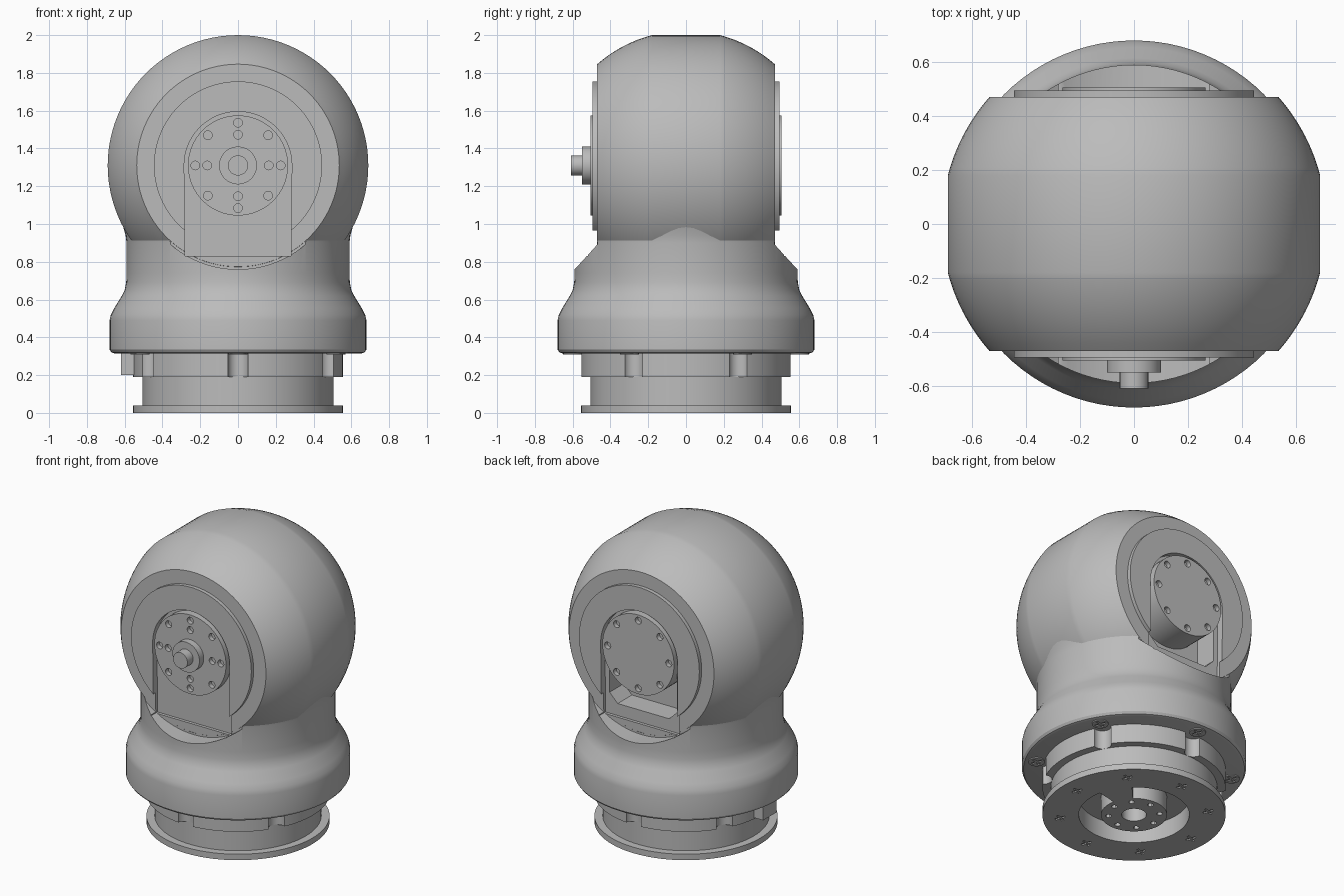
import bpy, bmesh
from math import sin, cos, pi, sqrt, radians

cube = bpy.data.objects.get("Cube")
if cube:
    bpy.data.objects.remove(cube, do_unlink=True)

grey = bpy.data.materials.new("satin grey")
grey.use_nodes = True
COLOUR = (0.5, 0.5, 0.5, 1)
grey.diffuse_color = COLOUR
grey.node_tree.nodes["Principled BSDF"].inputs["Base Color"].default_value = COLOUR

HEAD_Z = 1.31
FACE_Y = 0.47


def finish(name, bm):
    bmesh.ops.recalc_face_normals(bm, faces=bm.faces)
    mesh = bpy.data.meshes.new(name)
    bm.to_mesh(mesh)
    bm.free()
    mesh.materials.append(grey)
    obj = bpy.data.objects.new(name, mesh)
    bpy.context.collection.objects.link(obj)
    return obj


def arc(r, cx=0, cy=0, start=0, end=360, n=48):
    """Points on an arc; a full circle omits its repeated end point."""
    count = n if end - start == 360 else n + 1
    return [(cx + r * cos(radians(start + (end - start) * i / n)),
             cy + r * sin(radians(start + (end - start) * i / n))) for i in range(count)]


def solid(name, outlines, a, b, axis="Z"):
    """Extrude one or more flat outlines from a to b along an axis."""
    bm = bmesh.new()
    for pts in outlines:
        ends = []
        for t in (a, b):
            ends.append([bm.verts.new((u, v, t) if axis == "Z" else (u, t, v)) for u, v in pts])
        bm.faces.new(ends[0])
        bm.faces.new(ends[1])
        for i in range(len(pts)):
            j = (i + 1) % len(pts)
            bm.faces.new((ends[0][i], ends[0][j], ends[1][j], ends[1][i]))
    return finish(name, bm)


def lathe(name, profile, axis="Z", n=96):
    """Revolve a (radius, height) profile and cap both ends."""
    bm = bmesh.new()
    rings = []
    for r, h in profile:
        ring = arc(r, n=n)
        rings.append([bm.verts.new((u, v, h) if axis == "Z" else (u, h, v + HEAD_Z))
                      for u, v in ring])
    for lo, hi in zip(rings, rings[1:]):
        for i in range(n):
            j = (i + 1) % n
            bm.faces.new((lo[i], lo[j], hi[j], hi[i]))
    bm.faces.new(rings[0])
    bm.faces.new(rings[-1])
    return finish(name, bm)


def cut(targets, cutter):
    """Subtract the cutter from each target, then discard it."""
    cutter.hide_render = True
    for obj in targets:
        mod = obj.modifiers.new("cut", "BOOLEAN")
        mod.operation = "DIFFERENCE"
        mod.solver = "EXACT"
        mod.object = cutter
        bpy.context.view_layer.objects.active = obj
        bpy.ops.object.modifier_apply(modifier=mod.name)
    bpy.data.objects.remove(cutter, do_unlink=True)


def around(radius, angles, cz=0):
    return [(radius * cos(radians(a)), cz + radius * sin(radians(a))) for a in angles]


def cross(cx, cy, turn, s=0.034, w=0.008):
    """Outline of a cross-shaped screw slot."""
    pts = []
    for k in range(4):
        a = radians(turn + 90 * k)
        for u, v in ((s, -w), (s, w), (w, w)):
            pts.append((cx + u * cos(a) - v * sin(a), cy + u * sin(a) + v * cos(a)))
    return pts


# Rounded head: a sphere slice with a cylindrical middle band
R = 0.713
ys = [FACE_Y - (FACE_Y - 0.18) * i / 10 for i in range(11)]
side = [(sqrt(R * R - y * y), y) for y in ys]
head = lathe("head_shell", [(r, -y) for r, y in side] + side[::-1], "Y")

# Lower shell with flared skirt and a neck that blends into the head
neck = lathe("lower_shell", [
    (0.655, 0.315), (0.67, 0.32), (0.68, 0.335), (0.68, 0.49), (0.673, 0.52),
    (0.655, 0.555), (0.615, 0.62), (0.6, 0.65), (0.592, 0.69), (0.59, 0.74),
    (0.59, 0.9), (0.595, 0.94), (0.612, 1.0), (0.634, 1.06), (0.665, 1.15)])

# Side covers, their slots and mounting discs
for label, s in (("front", -1), ("back", 1)):
    cut([neck], solid("side_cutter", [arc(0.55, 0, HEAD_Z, n=96)], s * 0.469, s * 0.9, "Y"))
    cover = solid(label + "_cover", [arc(0.445, 0, HEAD_Z, n=96)], s * 0.46, s * 0.495, "Y")
    arch = arc(0.285, 0, HEAD_Z, 0, 180) + [(-0.28, 0.83), (0.28, 0.83)]
    cut([head, neck, cover], solid("slot_cutter", [arch], s * 0.45, s * 0.8, "Y"))
    if s > 0:
        cavity = [(-0.25, 0.97), (-0.19, 0.91), (0.19, 0.91), (0.25, 0.97),
                  (0.25, HEAD_Z), (-0.25, HEAD_Z)]
        cut([head, neck], solid("cavity_cutter", [cavity], 0.3, 0.8, "Y"))
    disc = solid(label + "_disc", [arc(0.265, 0, HEAD_Z, n=64)], s * 0.28, s * 0.505, "Y")
    spots = around(0.226, range(0, 360, 45), HEAD_Z)
    if s < 0:
        spots += around(0.163, range(0, 360, 90), HEAD_Z)
    cut([disc], solid("bolt_cutter", [arc(0.023, x, z, n=16) for x, z in spots],
                      s * 0.475, s * 0.6, "Y"))

# Stepped output shaft on the front
solid("shaft_collar", [arc(0.1, 0, HEAD_Z)], -0.55, -0.49, "Y")
solid("shaft_tip", [arc(0.053, 0, HEAD_Z)], -0.61, -0.54, "Y")

# Collar ring with screw grooves and a stop tab
SIX = range(30, 390, 60)
collar = solid("collar_ring", [arc(0.555, n=96)], 0.19, 0.33)
cut([collar], solid("groove_cutter", [arc(0.055, x, y, n=24) for x, y in around(0.56, SIX)],
                    0.1, 0.5))
solid("stop_tab", [[(-0.62, -0.07), (-0.5, -0.07), (-0.5, 0.07), (-0.62, 0.07)]], 0.2, 0.32)

# Skirt screws
screws = solid("skirt_screws", [arc(0.05, x, y, n=24) for x, y in around(0.6, SIX)], 0.308, 0.325)
cut([screws], solid("cross_cutter", [cross(x, y, 20) for x, y in around(0.6, SIX)], 0.29, 0.314))

# Base drum and foot flange in one turned piece
base = lathe("base", [(0.555, 0), (0.555, 0.04), (0.505, 0.04), (0.505, 0.2)])
channel = arc(0.335, start=48, end=372, n=72) + arc(0.2, start=48, end=372, n=72)[::-1]
cut([base], solid("channel_cutter", [channel], -0.1, 0.12))
holes = [arc(0.075, n=32)] + [arc(0.018, x, y, n=12) for x, y in around(0.155, range(0, 360, 45))]
cut([base], solid("hub_cutter", holes, -0.1, 0.1))
cut([base], solid("cross_cutter", [cross(x, y, 20) for x, y in around(0.45, range(0, 360, 45))],
                  -0.1, 0.008))

# Smooth shading with crisp machined edges
bpy.ops.object.select_all(action="DESELECT")
for obj in bpy.context.collection.objects:
    if obj.type == "MESH" and grey.name in obj.data.materials:
        obj.select_set(True)
        bpy.context.view_layer.objects.active = obj
bpy.ops.object.shade_smooth_by_angle(angle=radians(30))
